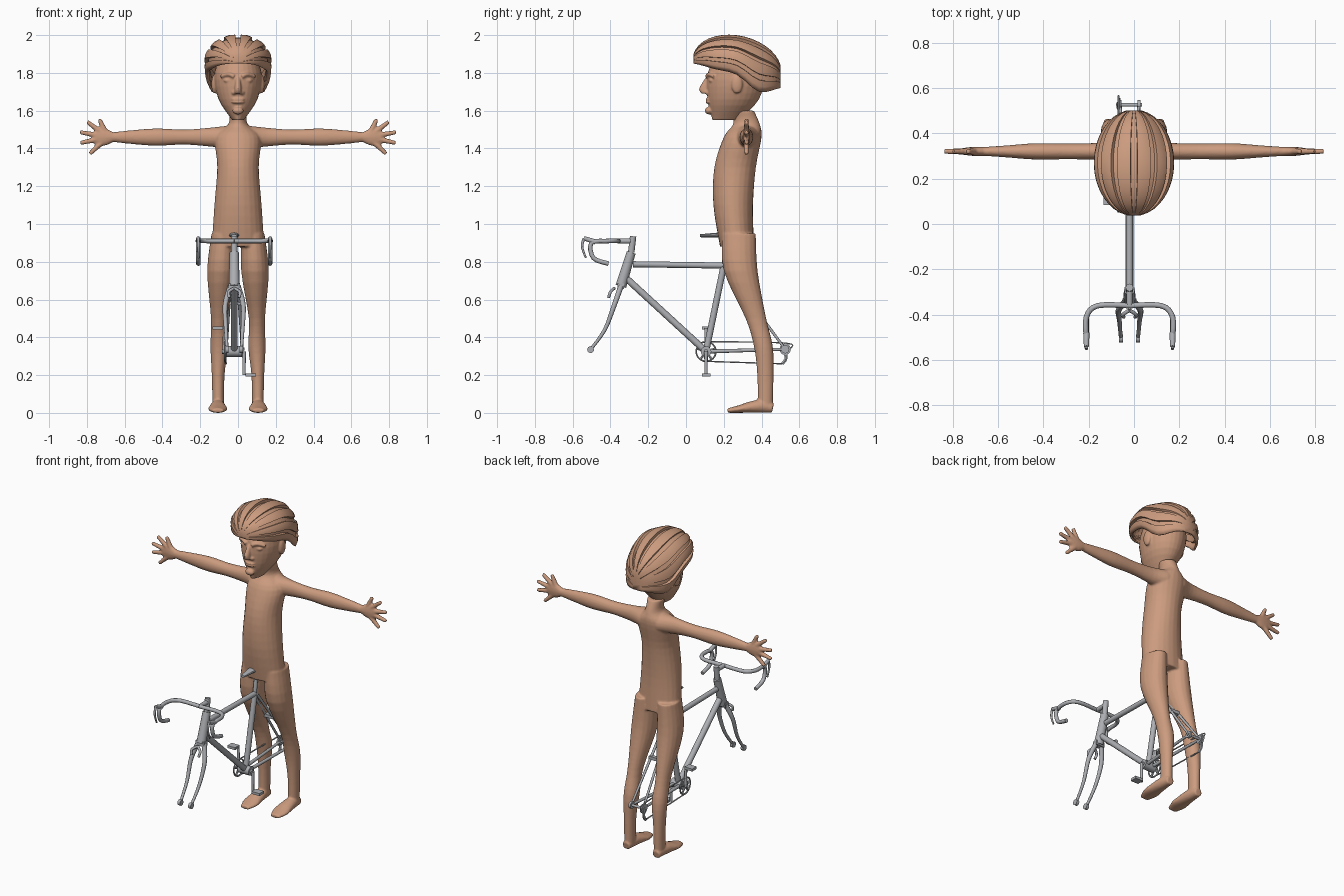
import bpy, bmesh, math
from mathutils import Vector, Matrix

default_cube = bpy.data.objects.get("Cube")
if default_cube:
    bpy.data.objects.remove(default_cube, do_unlink=True)

X_AXIS, Y_AXIS, Z_AXIS = Matrix.Identity(3)
SIDES = (-1, 1)


def make_material(name, red, green, blue):
    material = bpy.data.materials.new(name)
    material.use_nodes = True
    color = (red, green, blue, 1)
    material.diffuse_color = color
    material.node_tree.nodes["Principled BSDF"].inputs["Base Color"].default_value = color
    return material


TAN = make_material("tan", .6, .33, .21)
GREY = make_material("grey metal", .42, .43, .45)


def sample(values, t):
    """Smooth curve through evenly spaced values, for t from 0 to 1."""
    last = len(values) - 1
    if last == 0:
        return values[0]
    start = min(int(t * last), last - 1)
    f = t * last - start
    before, a, b, after = (values[max(0, min(last, start + k))] for k in (-1, 0, 1, 2))
    rise, fall = (b - before) / 2, (after - a) / 2
    return a + rise * f + ((b - a) * 3 - rise * 2 - fall) * f**2 + ((a - b) * 2 + rise + fall) * f**3


def loft(bm, points, widths, depths=None, axis=None, sides=12):
    """Closed smooth skin along points with elliptical sections."""
    points = [Vector(p) for p in points]
    depths = depths or widths
    count = 4 * (max(len(points), len(widths)) - 1)
    centers = [sample(points, i / count) for i in range(count + 1)]
    across, rings = None, []
    for i, center in enumerate(centers):
        along = axis or (centers[min(i + 1, count)] - centers[max(i - 1, 0)]).normalized()
        if across is None:
            across = Y_AXIS if abs(along.x) > .8 else X_AXIS
        across = (across - along * across.dot(along)).normalized()
        width = across * sample(widths, i / count)
        depth = along.cross(across) * sample(depths, i / count)
        angles = [math.tau * k / sides for k in range(sides)]
        rings.append([bm.verts.new(center + width * math.cos(a) + depth * math.sin(a)) for a in angles])
    for lower, upper in zip(rings, rings[1:]):
        for k in range(sides):
            bm.faces.new((lower[k - 1], lower[k], upper[k], upper[k - 1]))
    bm.faces.new(rings[0])
    bm.faces.new(rings[-1])


def placed(center, size):
    return Matrix.Translation(center) @ Matrix.Diagonal((*size, 1))


def ball(bm, center, size):
    bmesh.ops.create_uvsphere(bm, u_segments=16, v_segments=10, radius=1, matrix=placed(center, size))


def box(bm, center, size):
    bmesh.ops.create_cube(bm, size=1, matrix=placed(center, size))


def finish(bm, name, material):
    bmesh.ops.recalc_face_normals(bm, faces=bm.faces[:])
    mesh = bpy.data.meshes.new(name)
    bm.to_mesh(mesh)
    bm.free()
    mesh.materials.append(material)
    part = bpy.data.objects.new(name, mesh)
    bpy.context.collection.objects.link(part)
    bpy.ops.object.select_all(action='DESELECT')
    part.select_set(True)
    bpy.context.view_layer.objects.active = part
    bpy.ops.object.shade_smooth_by_angle(angle=math.radians(35))
    return part


def fuse(part, voxel):
    """Melt overlapping pieces into one soft surface."""
    part.modifiers.clear()
    remesh = part.modifiers.new("fuse", 'REMESH')
    remesh.mode, remesh.voxel_size, remesh.use_smooth_shade = 'VOXEL', voxel, True
    soften = part.modifiers.new("soften", 'SMOOTH')
    soften.iterations = 4


# Body: torso, then a leg, foot, arm and hand on each side
bm = bmesh.new()
spine = [(0, .27, .88), (0, .25, 1.1), (0, .26, 1.3), (0, .3, 1.46), (0, .32, 1.53), (0, .3, 1.6)]
loft(bm, spine, (.14, .125, .11, .12, .05, .05), (.09, .105, .11, .1, .07, .06), Z_AXIS, sides=24)
for s in SIDES:
    leg = [(s * .08, .28, .95), (s * .09, .29, .75), (s * .1, .37, .5), (s * .1, .41, .35),
           (s * .105, .42, .2), (s * .105, .42, .03)]
    loft(bm, leg, (.06, .073, .043, .046, .034, .03), (.09, .09, .055, .05, .043, .04), Z_AXIS, sides=18)
    soles = (.012, .02, .03, .035, .025)
    foot = [(s * .107, .22 + .06 * i, height) for i, height in enumerate(soles)]
    loft(bm, foot, (.03, .05, .044, .036, .025), soles, sides=18)
    shoulder, wrist, palm = [Vector((s * x, .32, 1.46)) for x in (.06, .66, .76)]
    loft(bm, (shoulder, wrist), (.07, .04, .035, .036, .026, .02), (.06, .05, .04, .046, .036, .026), sides=18)
    loft(bm, (wrist, palm), (.02, .02, .014), (.026, .047, .038))
    knuckle = wrist.lerp(palm, .3)
    for spread in (65, 37, 10, -12, -43):  # thumb to little finger, in degrees
        a = math.radians(spread)
        reach = Vector((s * math.cos(a), 0, math.sin(a))) * .15 * math.cos(a * .7)
        loft(bm, (knuckle + reach * .3, knuckle + reach), (.016, .011))
fuse(finish(bm, "body", TAN), .006)

# Head with facial features
bm = bmesh.new()
loft(bm, [(0, .21, 1.55), (0, .25, 1.66), (0, .265, 1.8), (0, .265, 1.94)],
     (.03, .103, .125, .07), (.07, .136, .15, .08), Z_AXIS, sides=28)
nose = [(0, .12, 1.78), (0, .1, 1.72), (0, .1, 1.69)]
loft(bm, nose, (.012, .018, .02), (.013, .03, .02), Z_AXIS)
ball(bm, (0, .12, 1.6), (.03, .02, .02))
for lip in (1.645, 1.66):
    ball(bm, (0, .12, lip), (.035, .017, .008))
for s in SIDES:
    ball(bm, (s * .02, .12, 1.695), (.015, .02, .013))
    ball(bm, (s * .05, .134, 1.76), (.026, .014, .012))
    loft(bm, [(s * .02, .112, 1.78), (s * .05, .122, 1.793), (s * .09, .15, 1.78)], (.012, .009))
    ball(bm, (s * .125, .27, 1.74), (.016, .03, .05))
fuse(finish(bm, "head", TAN), .005)

# Helmet: domed rows from front to back, stepped into ribs and grooves
bm = bmesh.new()
RIBS, REACH = 8, math.radians(115)
step = 2 * REACH / (RIBS * 3 - 1)
rows = []
for turn in range(-80, 81, 10):
    u, bulge = math.sin(math.radians(turn)), math.cos(math.radians(turn))
    top = 1.84 - .03 * u + .16 * bulge
    rim = sample((1.85, 1.82, 1.79, 1.7, 1.72), (u + 1) / 2)
    height = (top - rim) / (1 - math.cos(REACH))
    row = []
    for rib in range(RIBS):
        for offset, scale in ((0, 1), (1, 1.02), (2, 1), (2, .89), (3, .89)):
            if rib < RIBS - 1 or scale >= 1:
                a = (rib * 3 + offset) * step - REACH
                row.append(bm.verts.new((.178 * bulge * scale * math.sin(a), .27 + .235 * u,
                                         top - height + height * scale * math.cos(a))))
    rows.append(row)
for front, back in zip(rows, rows[1:]):
    for k in range(1, len(front)):
        bm.faces.new((front[k - 1], front[k], back[k], back[k - 1]))
bm.faces.new(rows[0])
bm.faces.new(rows[-1])
shell = finish(bm, "helmet", TAN).modifiers.new("shell", 'SOLIDIFY')
shell.thickness = .012


def spot(y, z, offset=0):
    """Point of the bicycle, offset sideways from its centre plane."""
    return Vector((offset - .02, y, z))


def cross_bar(bm, center, left, right, radius):
    loft(bm, (center + X_AXIS * left, center + X_AXIS * right), (radius,), sides=16)


crank, hub, seat_top = spot(.106, .325), spot(.525, .337), spot(.2, .78)
head_top, head_low, front_hub = spot(-.29, .85), spot(-.345, .67), spot(-.505, .335)

# Bicycle frame
bm = bmesh.new()
loft(bm, (head_top, head_low), (.024, .029))
loft(bm, (spot(-.28, .787), seat_top), (.016,))
loft(bm, (head_top.lerp(head_low, .7), crank), (.018,))
loft(bm, (crank, seat_top), (.017,))
cross_bar(bm, crank, -.04, .04, .028)
cross_bar(bm, hub, -.055, .055, .008)
for s in SIDES:
    dropout = hub + X_AXIS * s * .042
    loft(bm, (seat_top + X_AXIS * s * .015, dropout), (.009, .007))
    loft(bm, (crank + X_AXIS * s * .02, dropout), (.011, .008))
    cross_bar(bm, dropout, -.007, .007, .022)
box(bm, seat_top.lerp(hub, .45), (.07, .025, .02))
finish(bm, "bicycle_frame", GREY)

# Fork with front brake
bm = bmesh.new()
box(bm, head_low, (.06, .035, .03))
for s in SIDES:
    tip = front_hub + X_AXIS * s * .038
    loft(bm, (head_low + X_AXIS * s * .02, spot(-.38, .57, s * .048), spot(-.43, .44, s * .044), tip), (.015, .008))
    cross_bar(bm, tip, -.009, .009, .018)
    loft(bm, (spot(-.38, .66), spot(-.4, .64, s * .03), spot(-.41, .61, s * .025)), (.008,))
finish(bm, "front_fork", GREY)

# Stem, drop handlebar and brake levers
bm = bmesh.new()
clamp = spot(-.36, .91)
loft(bm, (head_top, spot(-.28, .935)), (.017,))
loft(bm, (spot(-.285, .91), clamp), (.014,))
for s in SIDES:
    grip = s * .19
    hood = spot(-.54, .925, grip)
    loft(bm, (clamp, spot(-.36, .91, s * .14), spot(-.41, .91, grip), spot(-.5, .9, grip),
              spot(-.49, .82, grip), spot(-.41, .79, grip)), (.012,))
    loft(bm, (spot(-.48, .905, grip), hood), (.014, .011))
    loft(bm, (hood, spot(-.55, .88, grip), spot(-.53, .82, grip)), (.008, .005))
finish(bm, "handlebar", GREY)

# Saddle and seat post
bm = bmesh.new()
loft(bm, (seat_top, spot(.22, .93)), (.012,))
loft(bm, (spot(.075, .938), spot(.31, .945)), (.014, .02, .03, .05, .045), (.008, .014, .012))
finish(bm, "saddle", GREY)

# Crankset: toothless ring, spokes, arms and pedals
bm = bmesh.new()
cross_bar(bm, crank, -.065, .05, .012)
center = crank - X_AXIS * .048
circle = [center + Matrix.Rotation(math.tau * i / 15, 3, 'X') @ Z_AXIS * .052 for i in range(16)]
loft(bm, circle, (.005,), sides=6)
for end in circle[:15:3]:
    loft(bm, (center, end), (.007,), sides=6)
for s in SIDES:
    arm = crank + X_AXIS * s * .052
    pedal = arm - Z_AXIS * s * .125
    loft(bm, (arm, pedal), (.01, .008))
    box(bm, pedal + X_AXIS * s * .035, (.055, .045, .016))
finish(bm, "crankset", GREY)

# Chain, rear sprocket and derailleur
bm = bmesh.new()
upper, lower, pulley = center + Z_AXIS * .052, center - Z_AXIS * .052, spot(.51, .26, -.048)
loft(bm, (upper, spot(.525, .37, -.048), spot(.55, .337, -.048), spot(.52, .3, -.048)), (.004,), sides=6)
loft(bm, (pulley, lower), (.004,), sides=6)
loft(bm, (hub - X_AXIS * .05, spot(.53, .29, -.05), pulley), (.009,), sides=6)
cross_bar(bm, hub, -.052, -.04, .03)
finish(bm, "chain", GREY)
